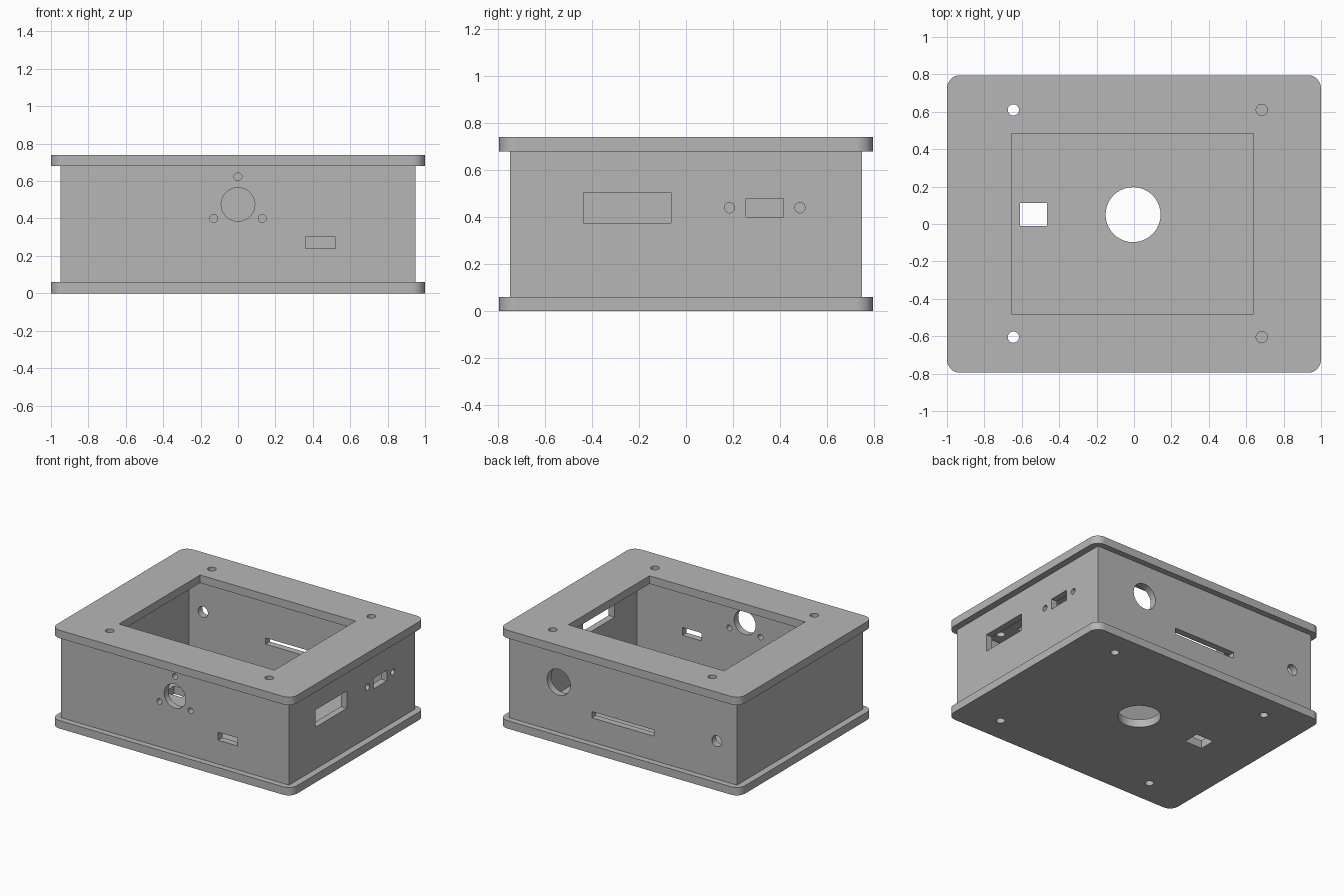
import bpy
import bmesh
from math import pi
from mathutils import Matrix, Vector

if "Cube" in bpy.data.objects:
    bpy.data.objects.remove(bpy.data.objects["Cube"])

WALL_X, WALL_Y, WALL_T = 0.95, 0.75, 0.05
PLATE_T, HEIGHT = 0.06, 0.74

grey = bpy.data.materials.new("plain grey")
grey.use_nodes = True
colour = (0.47, 0.47, 0.47, 1)
grey.diffuse_color = colour
grey.node_tree.nodes["Principled BSDF"].inputs["Base Color"].default_value = colour


def to_object(name, bm):
    mesh = bpy.data.meshes.new(name)
    bm.to_mesh(mesh)
    bm.free()
    mesh.materials.append(grey)
    obj = bpy.data.objects.new(name, mesh)
    bpy.context.collection.objects.link(obj)
    return obj


def box(name, low, high, radius=0):
    """Box between two corners, with optional rounded upright edges."""
    low, high = Vector(low), Vector(high)
    bm = bmesh.new()
    bmesh.ops.create_cube(bm, size=1)
    bmesh.ops.scale(bm, vec=high - low, verts=bm.verts)
    bmesh.ops.translate(bm, vec=(low + high) / 2, verts=bm.verts)
    if radius:
        upright = [e for e in bm.edges
                   if abs(e.verts[0].co.z - e.verts[1].co.z) > 0.01]
        bmesh.ops.bevel(bm, geom=upright, offset=radius, segments=12,
                        profile=0.5, affect='EDGES')
    return to_object(name, bm)


def rod(centre, radius, axis, depth=0.2):
    """Round cutter along an axis."""
    turn = {'x': Matrix.Rotation(pi / 2, 4, 'Y'),
            'y': Matrix.Rotation(pi / 2, 4, 'X'),
            'z': Matrix.Identity(4)}[axis]
    bm = bmesh.new()
    bmesh.ops.create_cone(bm, cap_ends=True, segments=40, radius1=radius,
                          radius2=radius, depth=depth,
                          matrix=Matrix.Translation(centre) @ turn)
    return to_object("cutter", bm)


def cut(target, cutter):
    """Subtract the cutter, then remove it."""
    mod = target.modifiers.new("cut", 'BOOLEAN')
    mod.operation = 'DIFFERENCE'
    mod.solver = 'EXACT'
    mod.object = cutter
    with bpy.context.temp_override(object=target, active_object=target):
        bpy.ops.object.modifier_apply(modifier=mod.name)
    bpy.data.objects.remove(cutter)


# Rounded base and lid plates
base = box("base_plate", (-1, -0.795, 0), (1, 0.795, PLATE_T), 0.07)
lid = box("lid_plate", (-1, -0.795, HEIGHT - PLATE_T), (1, 0.795, HEIGHT), 0.07)

# Hollow wall frame
walls = box("walls", (-WALL_X, -WALL_Y, PLATE_T), (WALL_X, WALL_Y, HEIGHT - PLATE_T))
inner_x, inner_y = WALL_X - WALL_T, WALL_Y - WALL_T
cut(walls, box("cutter", (-inner_x, -inner_y, -1), (inner_x, inner_y, 1)))

# Lid window and screw holes; the right-hand base holes are blind
cut(lid, box("cutter", (-0.655, -0.48, 0.5), (0.64, 0.485, 1)))
for y in (-0.605, 0.61):
    for x in (-0.645, 0.683):
        cut(lid, rod((x, y, HEIGHT), 0.03, 'z'))
        cut(base, rod((x, y, 0 if x < 0 else -0.05), 0.03, 'z'))

# Base openings
cut(base, rod((-0.005, 0.05, 0), 0.147, 'z'))
cut(base, box("cutter", (-0.61, -0.01, -1), (-0.465, 0.113, 1)))

# Front wall: round opening, three screw holes, slot
for x, z, r in ((0, 0.475, 0.09), (0, 0.623, 0.021),
                (-0.13, 0.4, 0.021), (0.13, 0.4, 0.021)):
    cut(walls, rod((x, -WALL_Y, z), r, 'y'))
cut(walls, box("cutter", (0.36, -1, 0.24), (0.52, -0.6, 0.3)))

# Side wall: two slots and a pair of screw holes
for y0, y1, z0, z1 in ((-0.437, -0.063, 0.375, 0.505), (0.255, 0.415, 0.4, 0.48)):
    cut(walls, box("cutter", (0.8, y0, z0), (1.1, y1, z1)))
for y in (0.185, 0.485):
    cut(walls, rod((WALL_X, y, 0.44), 0.022, 'x'))

# Back wall: large and small round holes, long slot
cut(walls, rod((0.535, WALL_Y, 0.437), 0.097, 'y'))
cut(walls, rod((-0.782, WALL_Y, 0.346), 0.041, 'y'))
cut(walls, box("cutter", (-0.26, 0.6, 0.243), (0.258, 1, 0.29)))
